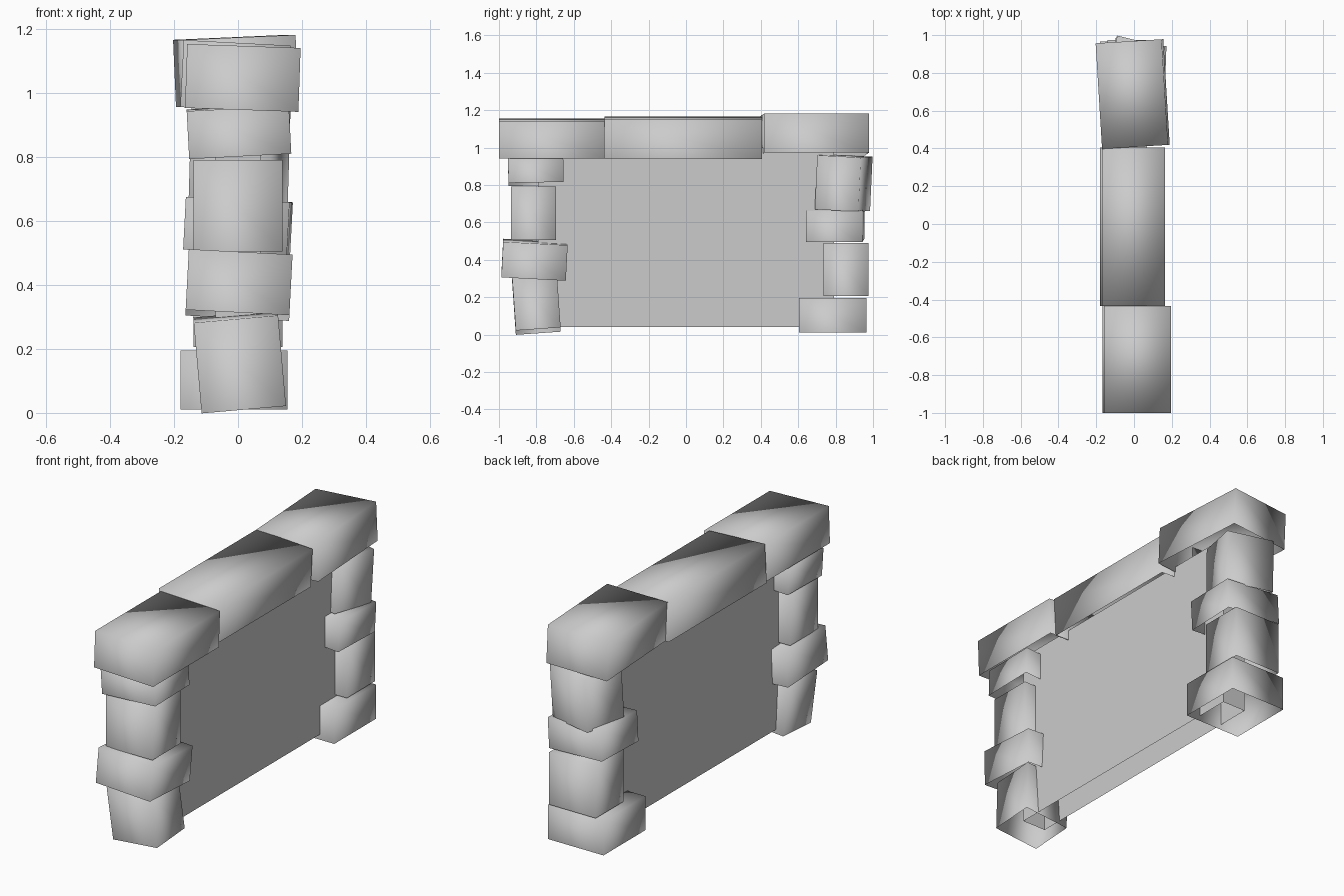
import bpy
import bmesh
from math import radians
from mathutils import Euler, Matrix, Vector

cube = bpy.data.objects.get("Cube")
if cube:
    bpy.data.objects.remove(cube, do_unlink=True)

stone_grey = bpy.data.materials.new("stone_grey")
stone_grey.use_nodes = True
colour = (0.6, 0.6, 0.6, 1)
stone_grey.diffuse_color = colour
stone_grey.node_tree.nodes["Principled BSDF"].inputs["Base Color"].default_value = colour


def block(name, centre, size, tilt=(0, 0, 0), smooth=True):
    """Box with an open underside, tilted by degrees about x, y, z."""
    bm = bmesh.new()
    bmesh.ops.create_cube(bm, size=1)
    bottom = [f for f in bm.faces if f.normal.z < -0.9]
    bmesh.ops.delete(bm, geom=bottom, context="FACES_ONLY")
    turn = Euler([radians(a) for a in tilt]).to_matrix().to_4x4()
    place = Matrix.Translation(Vector(centre)) @ turn @ Matrix.Diagonal((*size, 1))
    bmesh.ops.transform(bm, matrix=place, verts=bm.verts)
    for f in bm.faces:
        f.smooth = smooth
    mesh = bpy.data.meshes.new(name)
    bm.to_mesh(mesh)
    bm.free()
    mesh.materials.append(stone_grey)
    obj = bpy.data.objects.new(name, mesh)
    bpy.context.collection.objects.link(obj)
    return obj


# Flat wall between the two columns
block("wall_panel", (0, 0, 0.52), (0.14, 1.58, 0.96), smooth=False)

# Front column, bottom to top
block("front_stone_1", (0.005, -0.80, 0.16), (0.265, 0.24, 0.285), (4, -5, 0))
block("front_stone_2", (0.003, -0.81, 0.40), (0.325, 0.345, 0.19), (-3, 3, 0))
block("front_stone_3", (0, -0.815, 0.648), (0.28, 0.24, 0.285))
block("front_stone_4", (0.003, -0.803, 0.88), (0.32, 0.295, 0.15), (1, -3, 0))

# Back column, bottom to top
block("back_stone_1", (-0.012, 0.785, 0.103), (0.335, 0.36, 0.185))
block("back_stone_2", (0, 0.855, 0.348), (0.28, 0.24, 0.285))
block("back_stone_3", (0, 0.798, 0.585), (0.325, 0.30, 0.165), (0, 3, -2))
block("back_stone_4", (0.005, 0.843, 0.81), (0.26, 0.24, 0.29), (-3, 1, -14))

# Cap stones along the top
block("front_cap", (0.015, -0.717, 1.048), (0.355, 0.565, 0.20), (0, 2, 0))
block("middle_cap", (-0.008, -0.015, 1.053), (0.335, 0.84, 0.21), (0, 3, 0))
block("back_cap", (-0.007, 0.688, 1.07), (0.35, 0.56, 0.21), (0, -2.5, 3.5))
